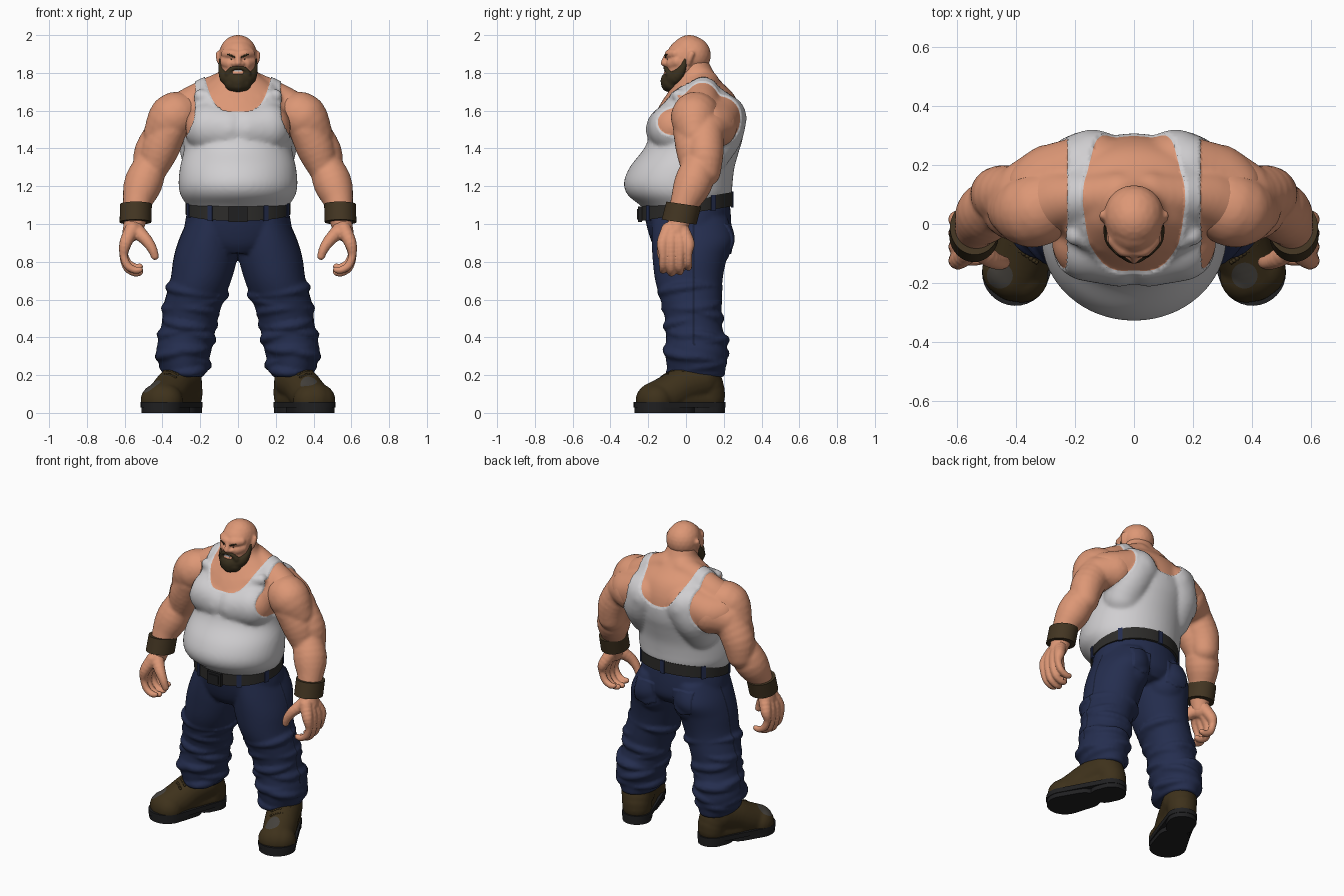
import bpy
import bmesh
from math import sin, cos, tau, radians
from mathutils import Matrix, Vector

old = bpy.data.objects.get("Cube")
if old:
    bpy.data.objects.remove(old, do_unlink=True)


def material(name, *rgb):
    mat = bpy.data.materials.new(name)
    mat.use_nodes = True
    mat.diffuse_color = (*rgb, 1)
    mat.node_tree.nodes["Principled BSDF"].inputs["Base Color"].default_value = (*rgb, 1)
    return mat


skin = material("skin", .72, .31, .18)
cotton = material("white cotton", .63, .62, .635)
denim = material("blue denim", .018, .027, .078)
seam = material("dark denim", .01, .015, .04)
leather = material("boot leather", .048, .031, .011)
rubber = material("black rubber", .014, .014, .015)
strap = material("belt leather", .026, .025, .023)
hair = material("beard brown", .042, .03, .013)
cuff = material("cuff leather", .056, .036, .016)
scuff = material("worn toe grey", .06, .054, .046)


def unit_ball(detail):
    """Points and faces of a unit ball, reused for every stroke."""
    bm = bmesh.new()
    bmesh.ops.create_icosphere(bm, subdivisions=detail, radius=1)
    bm.verts.index_update()
    shape = [v.co.copy() for v in bm.verts], [[v.index for v in f.verts] for f in bm.faces]
    bm.free()
    return shape


coarse_ball, fine_ball = unit_ball(2), unit_ball(3)


def spline(points, steps):
    """Smooth curve through points of any dimension."""
    pts = [Vector(p) for p in points]
    out = []
    for i in range(len(pts) - 1):
        a, b, c, d = pts[max(i - 1, 0)], pts[i], pts[i + 1], pts[min(i + 2, len(pts) - 1)]
        for k in range(steps):
            t = k / steps
            out.append((b * 2 + (c - a) * t + (a * 2 - b * 5 + c * 4 - d) * t ** 2
                        + (b * 3 - a - c * 3 + d) * t ** 3) / 2)
    return out + [pts[-1]]


def tube(bm, rings, tilt=0, steps=6, sides=48):
    """Closed loft of ellipses given as z, centre x, centre y, radius x, radius y."""
    rows = []
    for z, cx, cy, rx, ry in spline(rings, steps):
        angles = [tau * k / sides for k in range(sides)]
        rows.append([bm.verts.new((cx + rx * cos(a), cy + ry * sin(a), z + tilt * ry * sin(a)))
                     for a in angles])
    for low, high in zip(rows, rows[1:]):
        for k in range(sides):
            j = (k + 1) % sides
            bm.faces.new((low[k], low[j], high[j], high[k]))
    bm.faces.new(rows[0][::-1])
    bm.faces.new(rows[-1])


def balls(bm, *points, steps=4):
    """Stroke of overlapping balls through x, y, z, radius."""
    for x, y, z, r in spline(points, steps):
        coords, faces = fine_ball if r > .05 else coarse_ball
        centre = Vector((x, y, z))
        verts = [bm.verts.new(centre + co * r) for co in coords]
        for face in faces:
            bm.faces.new([verts[i] for i in face])


def box(bm, centre, size, turn=0):
    place = Matrix.Translation(centre) @ Matrix.Rotation(turn, 4, 'Z') @ Matrix.Diagonal((*size, 1))
    bmesh.ops.create_cube(bm, size=1, matrix=place)


def slab(bm, circles, low, high, sides=32):
    """Flat block around a few circles given as y, radius."""
    verts = [bm.verts.new((r * cos(tau * k / sides), y + r * sin(tau * k / sides), z))
             for y, r in circles for z in (low, high) for k in range(sides)]
    bmesh.ops.convex_hull(bm, input=verts)
    loose = [v for v in bm.verts if not v.link_faces]
    bmesh.ops.delete(bm, geom=loose, context='VERTS')


def finish(name, bm, mat, voxel=0, smooth=4, mirror=True):
    """Turn the bmesh into an object, mirrored and fused into one skin if wanted."""
    bmesh.ops.recalc_face_normals(bm, faces=bm.faces[:])
    mesh = bpy.data.meshes.new(name)
    bm.to_mesh(mesh)
    bm.free()
    mesh.materials.append(mat)
    obj = bpy.data.objects.new(name, mesh)
    bpy.context.scene.collection.objects.link(obj)
    if mirror:
        obj.modifiers.new("Mirror", 'MIRROR').use_mirror_merge = False
    if voxel:
        fuse = obj.modifiers.new("Fuse", 'REMESH')
        fuse.mode, fuse.voxel_size = 'VOXEL', voxel
        soft = obj.modifiers.new("Soften", 'SMOOTH')
        soft.factor, soft.iterations = .5, smooth
    graph = bpy.context.evaluated_depsgraph_get()
    obj.data = bpy.data.meshes.new_from_object(obj.evaluated_get(graph))
    obj.modifiers.clear()
    obj.data.shade_smooth()
    obj.data.set_sharp_from_angle(angle=radians(50))
    return obj


def paint(obj, rule, mat, lift=0):
    """Cut the mesh where rule is zero, then colour and lift the part where it is positive."""
    bm = bmesh.new()
    bm.from_mesh(obj.data)
    value = {v: rule(v.co) for v in bm.verts}
    cuts = []
    for edge in bm.edges[:]:
        start, end = edge.verts
        a, b = value[start], value[end]
        if a * b < 0:
            cuts.append(bmesh.utils.edge_split(edge, start, a / (a - b))[1])
    bmesh.ops.connect_verts(bm, verts=cuts)
    if mat.name not in obj.data.materials:
        obj.data.materials.append(mat)
    inside = {f for f in bm.faces if rule(f.calc_center_median()) > 0}
    for face in inside:
        face.material_index = obj.data.materials.find(mat.name)
    bm.normal_update()
    raised = [v for v in bm.verts if v.link_faces and inside.issuperset(v.link_faces)]
    for v, n in [(v, v.normal.copy()) for v in raised]:
        v.co += n * lift
    bm.to_mesh(obj.data)
    bm.free()


# Torso: z, half width, front, back; then pecs, back muscles, traps, collarbones
bm = bmesh.new()
body = [(1.07, .245, -.2, .21), (1.11, .27, -.245, .215), (1.16, .3, -.305, .235),
        (1.22, .308, -.322, .24), (1.3, .3, -.29, .25), (1.39, .28, -.22, .275),
        (1.46, .285, -.19, .295), (1.54, .29, -.18, .3), (1.62, .28, -.145, .285),
        (1.69, .25, -.1, .25), (1.75, .17, -.06, .19), (1.8, .105, -.04, .15),
        (1.88, .085, -.03, .11)]
tube(bm, [(z, 0, (f + b) / 2, w, (b - f) / 2) for z, w, f, b in body])
balls(bm, (.05, -.085, 1.5, .122), (.15, -.06, 1.51, .13))
balls(bm, (.14, .19, 1.56, .125), (.18, .17, 1.48, .125), (.19, .12, 1.38, .11))
balls(bm, (.17, .18, 1.57, .12), (.28, .15, 1.53, .12), (.33, .12, 1.53, .11))
balls(bm, (.05, .1, 1.74, .08), (.16, .09, 1.69, .083), (.25, .08, 1.625, .1), (.31, .06, 1.59, .1))
balls(bm, (.03, -.105, 1.65, .022), (.2, -.04, 1.68, .03))
torso = finish("torso_with_tank_top", bm, skin, .012, 9)


def tank(p):
    u = abs(p.x) / .17
    neck = 1.595 + .16 * u ** 4 if p.y < .08 else 1.55 + .21 * u ** 3
    armhole = .226 + 2.6 * max(0, 1.6 - p.z) ** 2
    return min(neck - p.z, armhole - abs(p.x))


paint(torso, tank, cotton, .007)

# Arms: deltoid, rear shoulder, triceps, biceps, forearm
bm = bmesh.new()
balls(bm, (.29, .07, 1.58, .115), (.345, .045, 1.565, .126), (.41, .05, 1.48, .09))
balls(bm, (.28, .15, 1.52, .122), (.37, .115, 1.5, .1))
balls(bm, (.38, .1, 1.5, .1), (.45, .1, 1.38, .1), (.47, .1, 1.28, .085))
balls(bm, (.36, .02, 1.5, .09), (.41, .045, 1.4, .1), (.45, .05, 1.29, .075))
balls(bm, (.46, .07, 1.32, .085), (.5, .04, 1.22, .102), (.53, 0, 1.13, .08),
      (.54, -.03, 1.05, .066), (.555, -.045, .97, .052))
finish("arms", bm, skin, .011, 3)

# Hands: palm, separate curled fingers, thumb
bm = bmesh.new()
balls(bm, (.545, -.035, 1.03, .055), (.56, -.05, .96, .052))
for k, y in enumerate((-.122, -.077, -.032, .013)):
    drop = .025 * sin(k + .4)
    balls(bm, (.56, y / 2 - .03, .97, .042), (.595, y, .9, .034), (.605, y, .845 - drop, .023),
          (.585, y, .79 - drop, .022), (.545, y, .765 - drop, .02), (.52, y, .768 - drop, .018))
balls(bm, (.545, -.07, .97, .045), (.49, -.115, .92, .034), (.455, -.13, .87, .027),
      (.44, -.13, .83, .022))
finish("hands", bm, skin, .007, 2)

# Wrist cuffs
bm = bmesh.new()
tube(bm, [(1.01, .543, -.037, .07, .08), (1.01, .543, -.037, .084, .092),
          (1.105, .54, -.012, .084, .092), (1.105, .54, -.012, .07, .08)], tilt=-.15, steps=1)
finish("wrist_cuffs", bm, cuff)

# Trousers: pelvis, buttocks, legs, then wrinkle rolls around the lower legs
bm = bmesh.new()
tube(bm, [(.86, 0, .03, .18, .17), (.91, 0, .03, .26, .205), (.98, 0, .02, .283, .22),
          (1.08, 0, .005, .266, .228)], tilt=.1)
balls(bm, (.12, .11, .95, .125), (.14, .12, .88, .12))
leg = [(.19, .285, .06, .105, .145), (.24, .288, .055, .122, .155), (.32, .288, .055, .145, .165),
       (.4, .272, .05, .145, .155), (.48, .256, .04, .145, .148), (.58, .236, .03, .154, .16),
       (.7, .197, .015, .161, .178), (.82, .172, .02, .168, .197), (.92, .155, .035, .155, .217),
       (1.03, .13, .02, .13, .2)]
tube(bm, leg)
for k, (z, cx, cy, rx, ry) in enumerate(spline(leg[1:7], 2)[:-1]):
    turns = [tau * t / 44 for t in range(44)]
    balls(bm, *[(cx + (rx - .008) * cos(a), cy + (ry - .008) * sin(a),
                 z + .028 * sin(a + k * 2.2), .017 + .011 * sin(2 * a + k * 1.7))
                for a in turns], steps=1)
trousers = finish("trousers", bm, denim, .011, 2)


def back_pocket(p):
    side = abs(abs(p.x) - .135)
    return min(.07 - side, 1 - p.z, p.z - .84 - side * .35, p.y - .05)


def side_seam(p):
    outer = abs(p.x) - .2 - .2 * (.92 - p.z)
    return min(.006 - abs(p.y - .04), outer, 1 - p.z, p.z - .36)


paint(trousers, back_pocket, denim, .007)
paint(trousers, side_seam, seam, .002)

# Belt, loops and buckle
bm = bmesh.new()
tube(bm, [(1.055, 0, .005, .26, .225), (1.055, 0, .005, .279, .242),
          (1.13, 0, .005, .279, .242), (1.13, 0, .005, .26, .225)], tilt=.16, steps=1)
finish("belt", bm, strap, mirror=False)
bm = bmesh.new()
for degrees in (-58, -20, 35, 90):
    a = radians(degrees)
    box(bm, (.277 * cos(a), .005 + .24 * sin(a), 1.09 + .039 * sin(a)), (.014, .028, .084), a)
finish("belt_loops", bm, denim)
bm = bmesh.new()
box(bm, (0, -.243, 1.052), (.1, .02, .082))
box(bm, (0, -.253, 1.052), (.07, .012, .054))
finish("buckle", bm, rubber, mirror=False)

# Boots, turned outward
stance = Matrix.Translation((.3, .065, 0)) @ Matrix.Rotation(radians(24), 4, 'Z')
bm = bmesh.new()
balls(bm, (.025, -.255, .065, .09), (-.025, -.255, .065, .09))
balls(bm, (0, -.255, .067, .096), (0, -.17, .1, .102), (0, -.09, .14, .102), (0, .01, .17, .105))
balls(bm, (0, .02, .2, .1), (0, .06, .09, .088), (0, 0, .07, .085), (0, -.1, .07, .09))
bm.transform(stance)
boots = finish("boots", bm, leather, .01, 3)
for v in boots.data.vertices:
    v.co.z = max(v.co.z, .04)


def toe_patch(p):
    centre = Vector((.375 if p.x > 0 else -.455, -.175))
    return min(.044 - (p.xy - centre).length, p.z - .1)


paint(boots, toe_patch, scuff)
bm = bmesh.new()
slab(bm, [(.06, .089), (-.25, .114)], .028, .058)
slab(bm, [(.06, .086), (.01, .084)], 0, .03)
slab(bm, [(-.25, .11), (-.12, .095)], 0, .03)
bm.transform(stance)
finish("soles", bm, rubber)
bm = bmesh.new()
for k in range(3):
    y = -.18 + .03 * k
    z = .203 + .015 * k
    balls(bm, (.05, y + .01, z - .014, .008), (0, y, z, .009), (-.05, y - .01, z - .014, .008))
bm.transform(stance)
finish("laces", bm, leather)

# Head: skull, jaw, cheeks, brow, nose, lip, ears
bm = bmesh.new()
balls(bm, (0, .03, 1.893, .102), (0, -.005, 1.885, .097))
balls(bm, (0, .018, 1.903, .098), (0, -.005, 1.85, .096), (0, -.035, 1.8, .078))
balls(bm, (.04, -.07, 1.85, .035), (.062, -.045, 1.86, .035))
balls(bm, (0, -.09, 1.897, .022), (.035, -.086, 1.9, .026), (.065, -.055, 1.902, .026))
balls(bm, (0, -.105, 1.885, .015), (0, -.118, 1.852, .018))
balls(bm, (0, -.11, 1.85, .015), (.021, -.107, 1.849, .014))
balls(bm, (0, -.108, 1.797, .012), (.02, -.104, 1.796, .01))
balls(bm, (.094, .015, 1.85, .013), (.1, .02, 1.875, .017), (.102, .03, 1.9, .017))
finish("head", bm, skin, .007, 2)

# Beard: sideburns, cheeks and chin, then the moustache
bm = bmesh.new()
balls(bm, (.09, -.002, 1.87, .012), (.084, -.02, 1.82, .022), (.056, -.055, 1.775, .041),
      (0, -.083, 1.757, .052))
balls(bm, (0, -.088, 1.742, .046), (.028, -.075, 1.745, .045))
balls(bm, (0, -.112, 1.829, .011), (.035, -.103, 1.821, .013), (.052, -.09, 1.795, .019))
finish("beard", bm, hair, .007, 2)

# Eyebrows, eyes and teeth
bm = bmesh.new()
balls(bm, (.018, -.107, 1.884, .006), (.045, -.103, 1.896, .007), (.066, -.081, 1.902, .005))
finish("eyebrows", bm, hair)
bm = bmesh.new()
balls(bm, (.034, -.088, 1.873, .01), (.046, -.083, 1.874, .009))
finish("eyes", bm, cotton)
bm = bmesh.new()
balls(bm, (.036, -.096, 1.873, .005))
finish("pupils", bm, hair)
bm = bmesh.new()
box(bm, (0, -.11, 1.812), (.04, .012, .009))
finish("teeth", bm, cotton, mirror=False)
